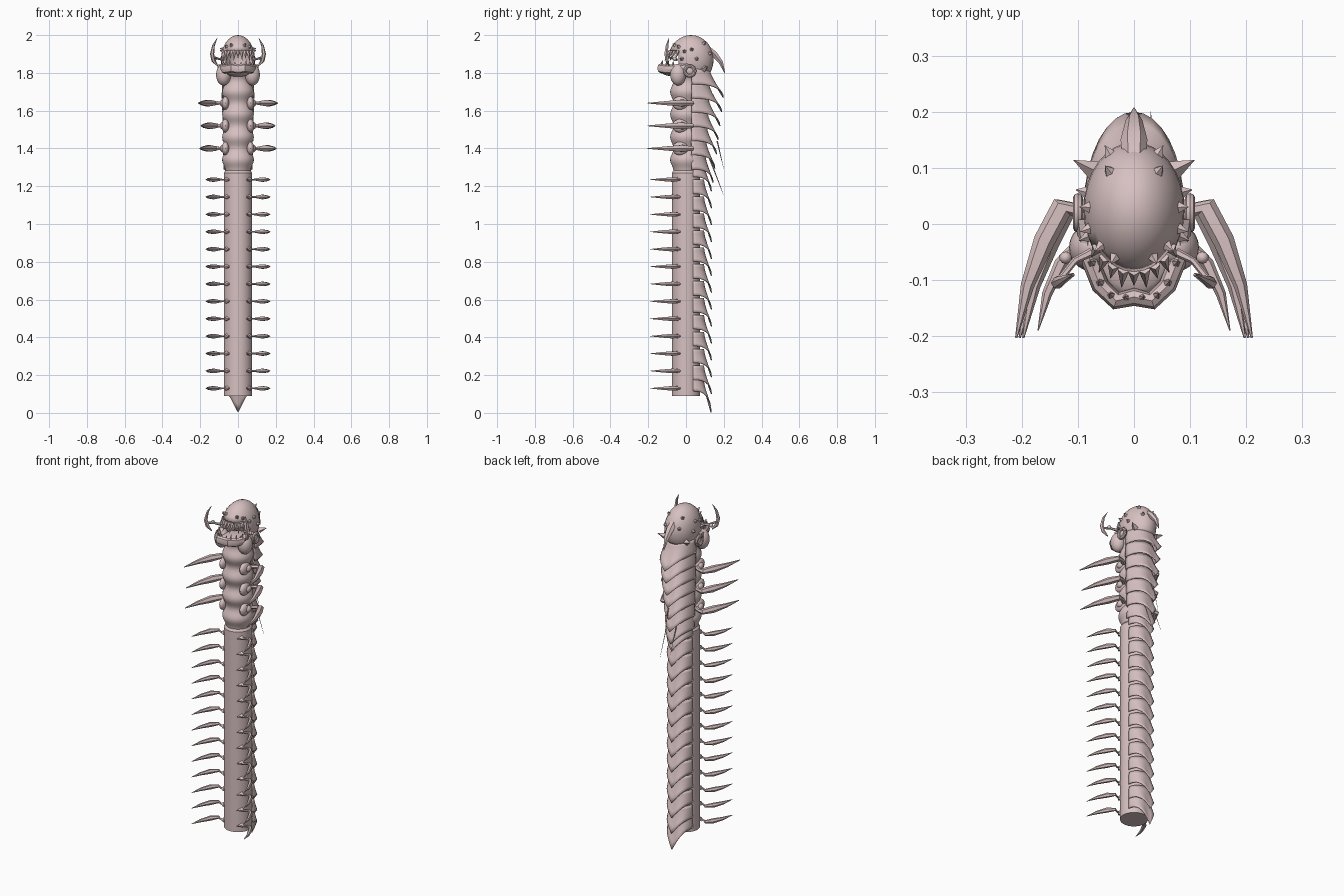
import bpy, bmesh, math
from mathutils import Vector, Matrix

old = bpy.data.objects.get("Cube")
if old:
    bpy.data.objects.remove(old)

SKIN = (0.68, 0.53, 0.53, 1)
skin = bpy.data.materials.new("pale_pink_shell")
skin.use_nodes = True
skin.diffuse_color = SKIN
skin.node_tree.nodes["Principled BSDF"].inputs["Base Color"].default_value = SKIN


def finish(name, bm, angle=35, thickness=0):
    """Turn a bmesh into a shaded object."""
    bmesh.ops.recalc_face_normals(bm, faces=bm.faces)
    mesh = bpy.data.meshes.new(name)
    bm.to_mesh(mesh)
    bm.free()
    mesh.materials.append(skin)
    ob = bpy.data.objects.new(name, mesh)
    bpy.context.collection.objects.link(ob)
    bpy.ops.object.select_all(action='DESELECT')
    ob.select_set(True)
    bpy.context.view_layer.objects.active = ob
    bpy.ops.object.shade_smooth_by_angle(angle=math.radians(angle))
    if thickness:
        mod = ob.modifiers.new("thickness", 'SOLIDIFY')
        mod.thickness = thickness
        mod.offset = -1
    return ob


def loft(bm, path, sides=6, up=(0, 0, 1)):
    """Skin elliptical rings along points (x, y, z, half width, half height)."""
    pts = [Vector(p[:3]) for p in path]
    rings = []
    for i, p in enumerate(path):
        t = (pts[min(i + 1, len(pts) - 1)] - pts[max(i - 1, 0)]).normalized()
        side = t.cross(Vector(up)).normalized()
        top = side.cross(t)
        rings.append([bm.verts.new(pts[i] + side * math.cos(a) * p[3] + top * math.sin(a) * p[4])
                      for a in (2 * math.pi * k / sides for k in range(sides))])
    for r, s in zip(rings, rings[1:]):
        for k in range(sides):
            j = (k + 1) % sides
            bm.faces.new((r[k], r[j], s[j], s[k]))
    bm.faces.new(rings[0])
    bm.faces.new(rings[-1])


def mirrored(path, s):
    return [(s * p[0], *p[1:]) for p in path]


def spike(bm, base, direction, radius, length, sides=4):
    d = Vector(direction).normalized()
    rot = d.to_track_quat('Z', 'Y').to_matrix().to_4x4()
    bmesh.ops.create_cone(bm, cap_ends=True, segments=sides, radius1=radius, radius2=0.0005, depth=length,
                          matrix=Matrix.Translation(Vector(base) + d * length / 2) @ rot)


def ball(bm, centre, radii, u=20, v=12):
    bmesh.ops.create_uvsphere(bm, u_segments=u, v_segments=v, radius=1,
                              matrix=Matrix.Translation(centre) @ Matrix.Diagonal((*radii, 1)))


# Trunk: straight below, ribbed above
bm = bmesh.new()
trunk = [(0, 0, 0.09, 0.075, 0.075), (0, 0, 1.27, 0.075, 0.075)]
for i in range(1, 43):
    z = 1.27 + i * 0.0125
    r = 0.075 + 0.009 * math.cos(2 * math.pi * (z - 1.46) / 0.12)
    trunk.append((0, 0, z, r, r))
loft(bm, trunk, 40, (0, 1, 0))
finish("trunk", bm)


def back_plate(name, z_top, z_side, z_tip, half_width, y_top, y_tip, y_side=0.035):
    """Curved overlapping plate with a pointed lower edge."""
    bm = bmesh.new()
    rows, cols, grid = 5, 16, []
    for i in range(rows + 1):
        v, row = i / rows, []
        for j in range(cols + 1):
            a = math.radians(-88 + 176 * j / cols)
            point = (1 - abs(math.sin(a))) ** 1.4
            z_low = z_side + (z_tip - z_side) * point
            depth = y_top + (y_tip - y_top) * v ** 1.3 - y_side
            x = (half_width + 0.005 * v) * math.sin(a)
            row.append(bm.verts.new((x, y_side + depth * math.cos(a), z_top + (z_low - z_top) * v)))
        grid.append(row)
    for r, s in zip(grid, grid[1:]):
        for j in range(cols):
            bm.faces.new((r[j], r[j + 1], s[j + 1], s[j]))
    finish(name, bm, 50, 0.005)


# Lower back plates, ending in the tail point
back_plate("tail_plate", 0.2, 0.115, 0.003, 0.067, 0.09, 0.135)
for i in range(13):
    z = 0.1 + i * 0.0895
    back_plate(f"lower_back_plate_{i}", z + 0.15, z + 0.075, z, 0.067, 0.095, 0.137)

# Upper back plates, flaring towards the head
for i in range(7):
    z = 1.67 - i * 0.075
    back_plate(f"upper_back_plate_{i}", z + 0.15, z + 0.07, z,
               0.085 - i * 0.002, 0.125 - i * 0.004, 0.2 - i * 0.009, 0.025)

# Thin bristles hanging from the back
bm = bmesh.new()
for base, tip in (((0, 0.165, 1.44), (0, 0.2, 1.29)),
                  ((0.03, 0.12, 1.36), (0.03, 0.2, 1.15)),
                  ((-0.03, 0.12, 1.36), (-0.03, 0.19, 1.18))):
    d = Vector(tip) - Vector(base)
    spike(bm, base, d, 0.004, d.length)
finish("back_bristles", bm)

# Limbs: blades sweeping outwards and forwards
BIG = [(0.07, 0.0, 0, 0.012, 0.01), (0.105, 0.025, 0, 0.012, 0.01), (0.128, 0.03, 0, 0.02, 0.014),
       (0.16, -0.03, 0, 0.019, 0.02), (0.19, -0.11, 0, 0.012, 0.012), (0.21, -0.203, 0, 0.002, 0.002)]
SMALL = [(0.045, -0.06, 0, 0.006, 0.005), (0.085, -0.045, 0, 0.005, 0.005), (0.1, -0.035, 0, 0.009, 0.008),
         (0.13, -0.07, 0, 0.012, 0.014), (0.155, -0.125, 0, 0.009, 0.009), (0.171, -0.19, 0, 0.001, 0.001)]


def limb(name, path, z, s, stretch=1.0):
    bm = bmesh.new()
    loft(bm, [(p[0] * stretch, p[1], z, p[3], p[4]) for p in mirrored(path, s)], 6)
    return finish(name, bm, 25)


for s, side in ((1, "left"), (-1, "right")):
    for i, z in enumerate((1.64, 1.52, 1.40)):
        limb(f"{side}_upper_limb_{i}", BIG, z, s, (1, 0.94, 0.97)[i])
        bm = bmesh.new()
        ball(bm, (s * 0.066, -0.03, z), (0.02, 0.042, 0.036))
        ball(bm, (s * 0.08, -0.02, z), (0.016, 0.022, 0.02))
        finish(f"{side}_limb_socket_{i}", bm)
    for i in range(13):
        z = 0.13 + i * 0.0921
        limb(f"{side}_lower_limb_{i}", SMALL, z, s)
        bm = bmesh.new()
        spike(bm, (s * 0.06, -0.045, z), (-s * 0.5, -1, 0), 0.014, 0.035, 5)
        finish(f"{side}_limb_root_{i}", bm)

# Skull dome with an open face
C, R = Vector((0, 0.026, 1.87)), Vector((0.09, 0.12, 0.13))
bm = bmesh.new()
bmesh.ops.create_uvsphere(bm, u_segments=32, v_segments=16, radius=1)
gone = []
for f in bm.faces:
    c = f.calc_center_median()
    face_gap = c.y < 0 and abs(math.atan2(c.x, -c.y)) < math.radians(56) and c.z < 0.38
    if c.z < -0.55 or face_gap:
        gone.append(f)
bmesh.ops.delete(bm, geom=gone, context='FACES')
bmesh.ops.transform(bm, matrix=Matrix.Translation(C) @ Matrix.Diagonal((*R, 1)), verts=bm.verts)
finish("skull", bm, 50, 0.012)


def on_skull(az, el, k=1.0):
    """Point on the skull; azimuth runs from the front towards +x."""
    a, e = math.radians(az), math.radians(el)
    n = Vector((math.sin(a) * math.cos(e), -math.cos(a) * math.cos(e), math.sin(e)))
    return C + Vector(n[i] * R[i] * k for i in range(3)), n


# Skull studs
bm = bmesh.new()
for s in (1, -1):
    for az, el in ((28, 36), (50, 32), (72, 20), (92, 25), (66, 2), (105, 2), (140, 42), (150, 15)):
        p, n = on_skull(s * az, el, 0.97)
        spike(bm, p, n, 0.012, 0.02, 5)
    spike(bm, (s * 0.07, 0.095, 1.82), (s, 0.5, 0.4), 0.018, 0.045)
finish("skull_studs", bm, 20)

# Curved spike at the back of the skull
bm = bmesh.new()
loft(bm, [(0, 0.115, 1.93, 0.02, 0.015), (0, 0.15, 1.9, 0.024, 0.018),
          (0, 0.185, 1.855, 0.015, 0.013), (0, 0.207, 1.795, 0.001, 0.001)], 6)
finish("skull_spike", bm, 25)

# Upper teeth along the brow
bm = bmesh.new()
for i in range(-4, 5):
    p, n = on_skull(i * 13, 21, 0.97)
    spike(bm, p, (n.x * 0.4, n.y * 0.8, -1.1), 0.011, 0.06 if i % 2 else 0.048, 5)
finish("upper_teeth", bm, 20)

# Lower jaw, mouth floor and lower teeth
bm = bmesh.new()
half = [(0.088, 0.01, 1.825), (0.08, -0.06, 1.82), (0.06, -0.11, 1.82), (0.032, -0.137, 1.825)]
rim = half + [(0, -0.13, 1.82)] + [(-x, y, z) for x, y, z in reversed(half)]
loft(bm, [(*p, 0.016, 0.024) for p in rim], 8)
finish("lower_jaw", bm, 30)
bm = bmesh.new()
ball(bm, (0, -0.04, 1.805), (0.072, 0.09, 0.026))
finish("mouth_floor", bm)
bm = bmesh.new()
for s in (1, -1):
    for x, y, h in ((0.014, -0.132, 0.025), (0.04, -0.128, 0.035), (0.06, -0.105, 0.03), (0.075, -0.07, 0.03)):
        spike(bm, (s * x, y, 1.835), (s * 0.1, 0.1, 1), 0.009, h, 5)
finish("lower_teeth", bm, 20)

# Cheeks, ear rings and crescent feelers
HORN = [(0.108, -0.09, 1.838, 0.003, 0.003), (0.13, -0.1, 1.865, 0.011, 0.009), (0.137, -0.105, 1.9, 0.011, 0.011),
        (0.13, -0.1, 1.945, 0.007, 0.008), (0.11, -0.09, 1.985, 0.001, 0.001)]
STALK = [(0.075, -0.05, 1.87, 0.008, 0.008), (0.105, -0.065, 1.875, 0.006, 0.006), (0.133, -0.1, 1.885, 0.006, 0.006)]
for s, side in ((1, "left"), (-1, "right")):
    bm = bmesh.new()
    ball(bm, (s * 0.076, -0.042, 1.79), (0.04, 0.042, 0.057))
    finish(f"{side}_cheek", bm)
    bm = bmesh.new()
    ring = [Vector((0, 0.02 + 0.026 * math.cos(a), 1.81 + 0.026 * math.sin(a)))
            for a in (math.pi * k / 12 for k in range(25))]
    loft(bm, [(s * 0.1, p.y, p.z, 0.009, 0.009) for p in ring], 8, (1, 0, 0))
    ball(bm, (s * 0.09, 0.02, 1.81), (0.016, 0.024, 0.024))
    finish(f"{side}_ear_ring", bm)
    bm = bmesh.new()
    loft(bm, mirrored(HORN, s), 6, (0, 1, 0))
    finish(f"{side}_feeler", bm, 25)
    bm = bmesh.new()
    loft(bm, mirrored(STALK, s), 6)
    ball(bm, (s * 0.122, -0.06, 1.875), (0.011, 0.011, 0.011), 10, 6)
    finish(f"{side}_feeler_stalk", bm)
